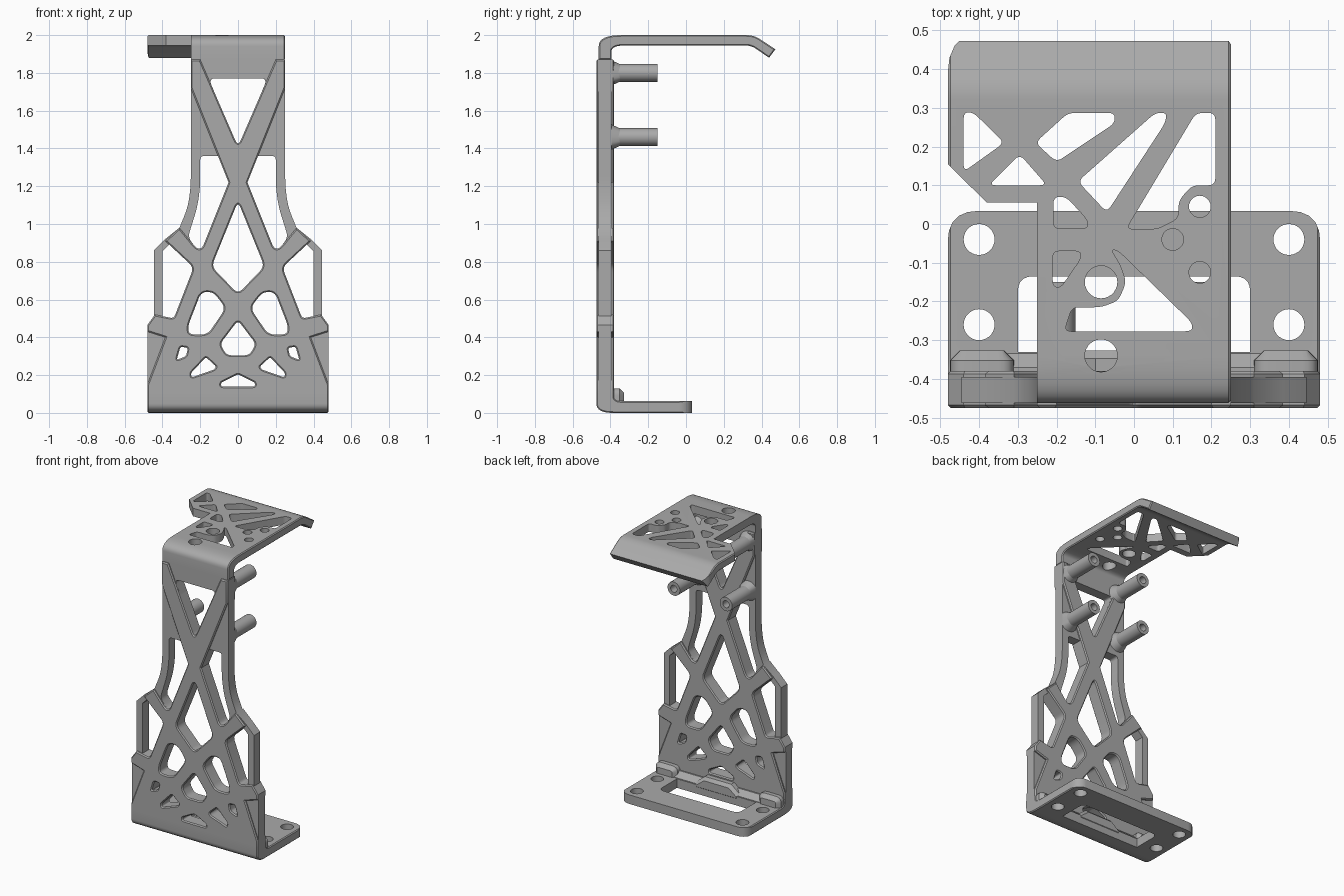
import bpy
import bmesh
import math
from mathutils import Matrix, Vector

if "Cube" in bpy.data.objects:
    bpy.data.objects.remove(bpy.data.objects["Cube"])

grey = bpy.data.materials.new("plain grey")
grey.use_nodes = True
COLOUR = (0.4, 0.4, 0.4, 1)
grey.diffuse_color = COLOUR
grey.node_tree.nodes["Principled BSDF"].inputs["Base Color"].default_value = COLOUR

# Local (a, b, depth) to world for plates facing each axis
FACING = {
    "z": Matrix.Identity(4),
    "y": Matrix(((1, 0, 0, 0), (0, 0, -1, 0), (0, 1, 0, 0), (0, 0, 0, 1))),
    "x": Matrix(((0, 0, 1, 0), (1, 0, 0, 0), (0, 1, 0, 0), (0, 0, 0, 1))),
}


def rounded(points, radius=0.0, steps=5):
    """Polygon with rounded corners; a third value in a point sets its own radius."""
    out = []
    for i, p in enumerate(points):
        r = p[2] if len(p) > 2 else radius
        here = Vector(p[:2])
        before, after = Vector(points[i - 1][:2]), Vector(points[(i + 1) % len(points)][:2])
        if r <= 0:
            out.append(here)
            continue
        ends = []
        for other in (before, after):
            edge = other - here
            ends.append(here + edge.normalized() * min(r, edge.length * 0.45))
        for k in range(steps + 1):
            t = k / steps
            out.append(ends[0] * (1 - t) ** 2 + here * 2 * t * (1 - t) + ends[1] * t * t)
    return out


def circle(x, y, r, n=28):
    return [Vector((x + r * math.cos(math.tau * k / n), y + r * math.sin(math.tau * k / n))) for k in range(n)]


def flip(points):
    return [(-p[0],) + tuple(p[1:]) for p in reversed(points)]


def finish(name, mesh):
    obj = bpy.data.objects.new(name, mesh)
    bpy.context.scene.collection.objects.link(obj)
    mesh.materials.clear()
    mesh.materials.append(grey)
    return obj


def plate(name, loops, lo, hi, axis, bevel=0.0):
    """Solid plate: first loop is the outline, the others are holes."""
    curve = bpy.data.curves.new(name, "CURVE")
    curve.dimensions = "2D"
    curve.fill_mode = "BOTH"
    curve.extrude = (hi - lo) / 2 - bevel
    curve.bevel_depth = bevel
    curve.bevel_resolution = 0
    curve.offset = -bevel
    for loop in loops:
        spline = curve.splines.new("POLY")
        spline.points.add(len(loop) - 1)
        for point, co in zip(spline.points, loop):
            point.co = (co[0], co[1], 0, 1)
        spline.use_cyclic_u = True
    temp = bpy.data.objects.new(name + " curve", curve)
    bpy.context.scene.collection.objects.link(temp)
    bpy.context.view_layer.update()
    mesh = bpy.data.meshes.new_from_object(temp.evaluated_get(bpy.context.evaluated_depsgraph_get()))
    bpy.data.objects.remove(temp)
    middle = (lo + hi) / 2
    shift = Matrix.Translation((0, 0, -middle if axis == "y" else middle))
    mesh.transform(FACING[axis] @ shift)
    bm = bmesh.new()
    bm.from_mesh(mesh)
    bmesh.ops.remove_doubles(bm, verts=bm.verts, dist=0.00002)
    bmesh.ops.recalc_face_normals(bm, faces=bm.faces)
    bm.to_mesh(mesh)
    bm.free()
    return finish(name, mesh)


def keep_inside(obj, cutter):
    """Trim a bent strip to a pierced outline."""
    mod = obj.modifiers.new("trim", "BOOLEAN")
    mod.operation = "INTERSECT"
    mod.solver = "EXACT"
    mod.object = cutter
    bpy.context.view_layer.update()
    mesh = bpy.data.meshes.new_from_object(obj.evaluated_get(bpy.context.evaluated_depsgraph_get()))
    obj.modifiers.clear()
    obj.data = mesh
    bpy.data.objects.remove(cutter)


# Lattice openings shared by both layers of the upright
diamond = [(0, 1.12), (0.14, 0.775), (0, 0.63), (-0.14, 0.775)]
kite = [(0, 0.49), (0.095, 0.365), (0.06, 0.305), (-0.06, 0.305), (-0.095, 0.365)]
low_slot = [(0, 0.205), (0.09, 0.16), (0.09, 0.14), (-0.09, 0.14), (-0.09, 0.16)]
side_holes = [
    [(0.195, 0.64), (0.13, 0.64), (0.065, 0.555), (0.16, 0.415), (0.26, 0.415), (0.265, 0.46)],
    [(0.305, 0.35), (0.265, 0.345), (0.275, 0.3), (0.325, 0.28)],
    [(0.17, 0.295), (0.115, 0.245), (0.125, 0.23), (0.245, 0.188), (0.25, 0.21)],
]
openings = [rounded(diamond, 0.035), rounded(kite, 0.025), rounded(low_slot, 0.012)]
for hole in side_holes:
    r = 0.035 if hole is side_holes[0] else 0.012
    openings += [rounded(hole, r), rounded(flip(hole), r)]

# Thick cross braces with the solid foot
brace_half = [(0.2, 1.87), (0.25, 1.87), (0.25, 1.72), (0.05, 1.22), (0.19, 0.87, 0.03), (0.22, 0.87, 0.03),
              (0.31, 0.98), (0.385, 0.91), (0.235, 0.77, 0.03), (0.34, 0.5, 0.02), (0.44, 0.52),
              (0.48, 0.465), (0.48, 0.43), (0.385, 0.4), (0.48, 0.15), (0.48, 0.1)]
brace = [(0, 1.41, 0.04)] + brace_half + flip(brace_half)
plate("cross_braces", [rounded(brace)] + openings, -0.475, -0.38, "y", 0.007)

# Thinner frame behind the braces
frame_half = [(0.25, 1.87), (0.25, 1.2, 0.05), (0.265, 1.09, 0.05), (0.31, 0.98), (0.385, 0.92), (0.445, 0.86),
              (0.445, 0.5), (0.48, 0.46), (0.48, 0.1)]
arm_gap = [(0.1, 1.36), (0.2, 1.36, 0.02), (0.2, 1.2, 0.05), (0.215, 1.09, 0.05), (0.265, 0.93, 0.03),
           (0.22, 0.87, 0.03), (0.19, 0.87, 0.03), (0.05, 1.22)]
side_gap = [(0.4, 0.855), (0.36, 0.895), (0.235, 0.77, 0.03), (0.34, 0.5, 0.02), (0.4, 0.5)]
peak_gap = [(-0.155, 1.77, 0.03), (0.155, 1.77, 0.03), (0, 1.4, 0.04)]
gaps = [rounded(peak_gap)]
for gap in (arm_gap, side_gap):
    gaps += [rounded(gap), rounded(flip(gap))]
plate("upright_frame", [rounded(frame_half + flip(frame_half))] + openings + gaps, -0.462, -0.395, "y")

# Foot: bent strip trimmed to the pierced base outline
foot_profile = [(-0.475, 0.11), (-0.475, 0, 0.09), (0.033, 0), (0.033, 0.062), (-0.38, 0.062, 0.04), (-0.38, 0.11)]
foot = plate("foot", [rounded(foot_profile, steps=8)], -0.48, 0.48, "x", 0.006)
foot_outline = [(-0.5, -0.5), (0.5, -0.5), (0.5, -0.3), (0.481, -0.3), (0.481, 0.034, 0.08), (-0.481, 0.034, 0.08),
                (-0.481, -0.3), (-0.5, -0.3)]
foot_window = [(-0.3, -0.33), (0.3, -0.33), (0.3, -0.135, 0.04), (-0.3, -0.135, 0.04)]
bolts = [circle(x, y, 0.04) for x in (-0.4, 0.4) for y in (-0.04, -0.26)]
keep_inside(foot, plate("foot_cutter", [rounded(foot_outline), rounded(foot_window)] + bolts, -0.1, 0.3, "z"))

# Rounded lugs and fillet strip in the inner corner of the foot
lug = [(0.31, 0.03), (0.475, 0.03), (0.475, 0.13, 0.04), (0.31, 0.13, 0.04)]
plate("left_lug", [rounded(lug)], -0.42, -0.327, "y", 0.025)
plate("right_lug", [rounded(flip(lug))], -0.42, -0.327, "y", 0.025)
plate("middle_lug", [rounded([(-0.17, 0.03), (0.17, 0.03), (0.17, 0.07), (0.1, 0.125), (-0.1, 0.125), (-0.17, 0.07)])],
      -0.42, -0.327, "y", 0.02)
plate("corner_fillet", [[(-0.39, 0.05), (-0.335, 0.05), (-0.335, 0.065), (-0.37, 0.1), (-0.39, 0.1)]], -0.33, 0.33, "x")

# Top shelf: bent strip with a drooping lip, trimmed to the pierced outline
shelf_profile = [(-0.462, 1.87), (-0.462, 2, 0.12), (0.36, 2, 0.04), (0.473, 1.925), (0.44, 1.88),
                 (0.345, 1.945, 0.03), (-0.395, 1.945, 0.07), (-0.395, 1.87)]
shelf = plate("top_shelf", [rounded(shelf_profile, steps=8)], -0.48, 0.25, "x", 0.006)
shelf_outline = [(-0.25, -0.5), (0.26, -0.5), (0.26, 0.5), (-0.481, 0.5, 0.11), (-0.481, 0.155), (-0.38, 0.055),
                 (-0.25, 0.055)]
shelf_holes = [
    [(-0.44, 0.288), (-0.415, 0.288), (-0.335, 0.21), (-0.44, 0.135)],
    [(-0.295, 0.18), (-0.225, 0.1), (-0.375, 0.1)],
    [(-0.17, 0.287), (-0.05, 0.287), (-0.05, 0.26), (-0.2, 0.16), (-0.255, 0.21)],
    [(0.055, 0.287), (0.085, 0.287), (0.08, 0.26), (-0.07, 0.03), (-0.145, 0.11)],
    [(0.16, 0.287), (0.21, 0.287), (0.21, 0.1), (0.15, 0.1), (0.115, 0.06), (0.115, 0.015), (0.06, -0.013),
     (-0.02, -0.013)],
    [(-0.208, 0.07), (-0.175, 0.07), (-0.12, 0.01), (-0.12, -0.012), (-0.208, -0.012)],
    [(-0.21, -0.07), (-0.138, -0.07), (-0.138, -0.09), (-0.19, -0.165), (-0.21, -0.16)],
    [(-0.06, -0.065), (-0.04, -0.07), (0.15, -0.255), (0.15, -0.277), (-0.18, -0.277), (-0.16, -0.215),
     (-0.085, -0.215), (-0.04, -0.198), (-0.02, -0.15), (-0.035, -0.105)],
]
screws = [circle(-0.085, y, 0.042) for y in (-0.15, -0.34)]
screws += [circle(x, y, 0.028) for x, y in ((0.17, 0.045), (0.1, -0.04), (0.17, -0.125))]
cut_loops = [rounded(shelf_outline)] + [rounded(h, 0.018) for h in shelf_holes] + screws
keep_inside(shelf, plate("shelf_cutter", cut_loops, 1.6, 2.2, "z"))

# Four hollow standoffs with flared roots
for side, x in (("left", 0.198), ("right", -0.198)):
    for level, z in (("upper", 1.8), ("lower", 1.46)):
        plate(f"{side}_{level}_standoff", [circle(x, z, 0.047), circle(x, z, 0.024)], -0.41, -0.15, "y")
        bm = bmesh.new()
        bmesh.ops.create_cone(bm, cap_ends=True, segments=28, radius1=0.068, radius2=0.046, depth=0.05)
        bm.transform(Matrix.Translation((x, -0.373, z)) @ Matrix.Rotation(-math.pi / 2, 4, "X"))
        for v in bm.verts:
            v.co.x = max(-0.25, min(0.25, v.co.x))
        mesh = bpy.data.meshes.new(f"{side}_{level}_root")
        bm.to_mesh(mesh)
        bm.free()
        finish(f"{side}_{level}_root", mesh)

# Smooth the curved walls, keep the edges sharp
bpy.ops.object.select_all(action="DESELECT")
for obj in bpy.context.scene.objects:
    if obj.type == "MESH":
        obj.select_set(True)
        bpy.context.view_layer.objects.active = obj
bpy.ops.object.shade_smooth_by_angle(angle=math.radians(30))
